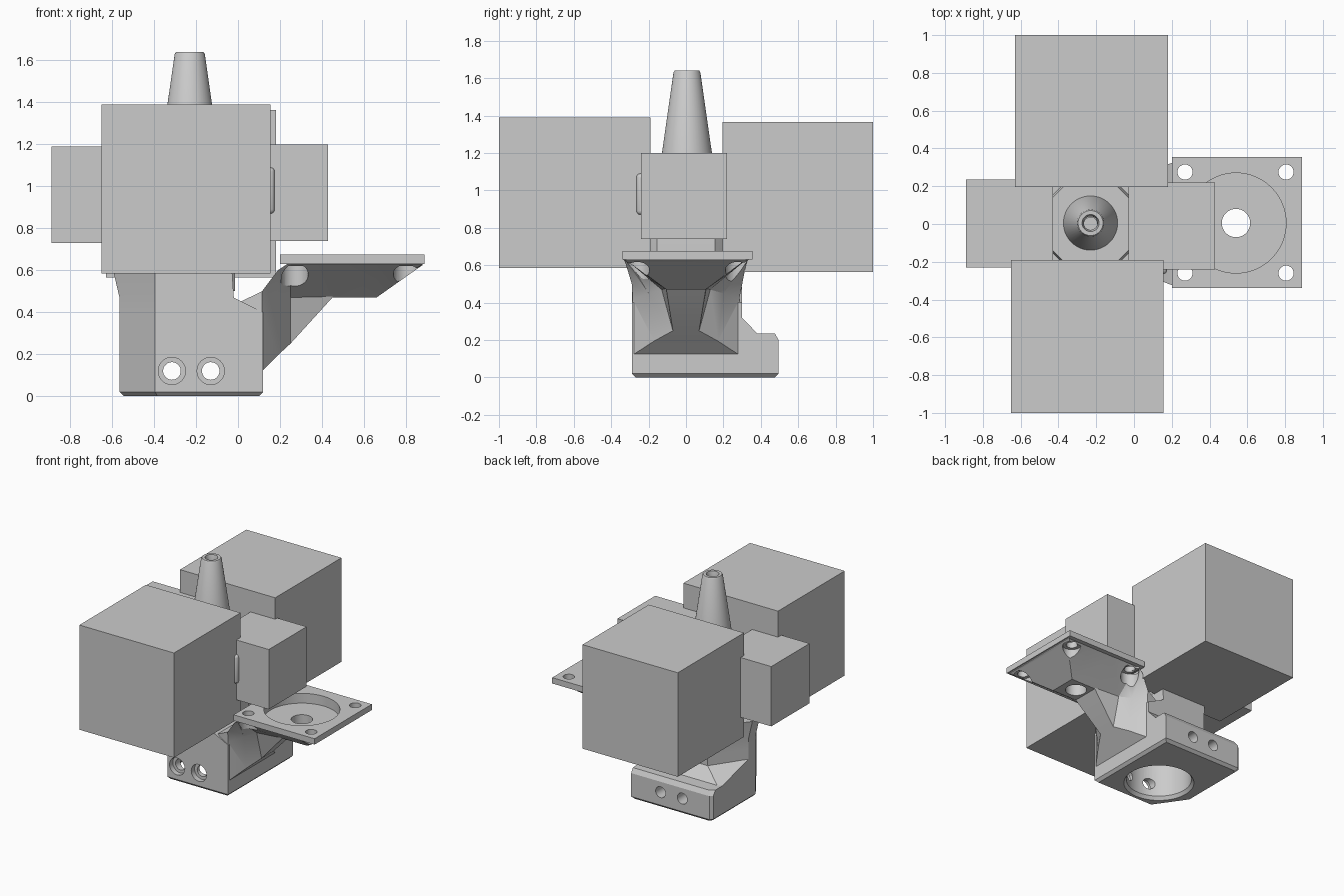
import bpy, bmesh, math

if "Cube" in bpy.data.objects:
    bpy.data.objects.remove(bpy.data.objects["Cube"])

grey = bpy.data.materials.new("plain_grey")
grey.diffuse_color = (0.6, 0.6, 0.6, 1)
grey.use_nodes = True
grey.node_tree.nodes["Principled BSDF"].inputs["Base Color"].default_value = grey.diffuse_color


def finish(name, bm):
    bmesh.ops.recalc_face_normals(bm, faces=bm.faces)
    me = bpy.data.meshes.new(name)
    bm.to_mesh(me)
    bm.free()
    ob = bpy.data.objects.new(name, me)
    bpy.context.collection.objects.link(ob)
    me.materials.append(grey)
    return ob


def loft(name, rings, closed=False):
    """Skin a list of equal-length point rings; cap the ends unless closed."""
    bm = bmesh.new()
    rows = [[bm.verts.new(p) for p in r] for r in rings]
    n = len(rows[0])
    pairs = list(zip(rows, rows[1:])) + ([(rows[-1], rows[0])] if closed else [])
    for a, b in pairs:
        for i in range(n):
            j = (i + 1) % n
            bm.faces.new((a[i], a[j], b[j], b[i]))
    if not closed:
        bm.faces.new(rows[0])
        bm.faces.new(rows[-1])
    return finish(name, bm)


def box(name, x0, x1, y0, y1, z0, z1):
    return loft(name, [[(x0, y0, z), (x1, y0, z), (x1, y1, z), (x0, y1, z)] for z in (z0, z1)])


def circle(x, y, z, r, n=48, axis="Z"):
    pts = [(r * math.cos(2 * math.pi * i / n), r * math.sin(2 * math.pi * i / n)) for i in range(n)]
    if axis == "Z":
        return [(x + a, y + b, z) for a, b in pts]
    return [(x + a, y, z + b) for a, b in pts]


def boolean(ob, other, op):
    m = ob.modifiers.new("bool", "BOOLEAN")
    m.operation, m.object, m.solver = op, other, "EXACT"
    bpy.context.view_layer.objects.active = ob
    bpy.ops.object.modifier_apply(modifier=m.name)
    bpy.data.objects.remove(other)


def smooth(ob, angle=30):
    bpy.ops.object.select_all(action="DESELECT")
    ob.select_set(True)
    bpy.context.view_layer.objects.active = ob
    bpy.ops.object.shade_smooth_by_angle(angle=math.radians(angle))


# Four blocks around the core
box("front_block", -0.65, 0.155, -1.0, -0.19, 0.585, 1.39)
box("back_block", -0.63, 0.18, 0.195, 1.0, 0.565, 1.365)
box("left_block", -0.89, -0.43, -0.23, 0.235, 0.73, 1.19)
box("right_block", -0.03, 0.43, -0.24, 0.22, 0.74, 1.20)

# Rounded collar that peeks out between the blocks
collar = box("corner_collar", -0.635, 0.175, -0.265, 0.24, 0.87, 1.09)
bev = collar.modifiers.new("bevel", "BEVEL")
bev.width, bev.segments = 0.02, 3
smooth(collar)


# Base body: faceted footprint with a rear foot that slopes back to the wall
def footprint(z, yb, cx, cy, i=0.0, xl=-0.565, xr=0.12):
    return [(xr - i, -0.29 + i, z), (xr - i, yb - i, z), (cx + i, yb - i, z),
            (xl + i, cy - i, z), (xl + i, -0.04, z), (-0.395 + i / 2, -0.29 + i, z)]


body = loft("base_body", [
    footprint(0, 0.495, -0.545, 0.475, 0.02), footprint(0.02, 0.495, -0.545, 0.475),
    footprint(0.20, 0.495, -0.545, 0.475), footprint(0.235, 0.475, -0.53, 0.45),
    footprint(0.236, 0.38, -0.53, 0.36), footprint(0.32, 0.30, -0.395, 0.05),
    footprint(0.40, 0.30, -0.395, 0.05), footprint(0.47, 0.30, -0.395, 0.05, xr=-0.02),
    footprint(0.62, 0.28, -0.42, 0.05, xl=-0.60, xr=-0.03)])


# Octagonal core
def octagon(z, h=0.215, c=0.06):
    k = h - c
    return [(-0.23 + a, b, z) for a, b in ((h, -k), (h, k), (k, h), (-k, h),
                                           (-h, k), (-h, -k), (-k, -h), (k, -h))]


boolean(body, loft("core", [octagon(0.5), octagon(1.05), octagon(1.13, 0.2, 0.06)]), "UNION")


# Pinched arm flaring out to the mounting plate
def arm(x, bottom, mid, top):
    (bz, bw), (mz, mw), (tz, tw) = bottom, mid, top
    return [(x, -bw, bz), (x, bw, bz), (x, mw, mz), (x, tw, tz), (x, -tw, tz), (x, -mw, mz)]


boolean(body, loft("arm", [
    arm(-0.05, (0.13, 0.27), (0.30, 0.28), (0.42, 0.26)),
    arm(0.115, (0.12, 0.285), (0.42, 0.285), (0.50, 0.29)),
    arm(0.19, (0.195, 0.17), (0.45, 0.20), (0.60, 0.32)),
    arm(0.25, (0.25, 0.07), (0.47, 0.13), (0.64, 0.335)),
    arm(0.45, (0.47, 0.105), (0.475, 0.11), (0.64, 0.335)),
    arm(0.66, (0.47, 0.105), (0.475, 0.11), (0.64, 0.335)),
    arm(0.88, (0.625, 0.31), (0.63, 0.335), (0.64, 0.335))]), "UNION")
boolean(body, box("plate", 0.20, 0.89, -0.34, 0.355, 0.63, 0.675), "UNION")


# Holes: stepped cylinders given as (height, radius) pairs
def drill(x, y, steps, n=48):
    boolean(body, loft("drill", [circle(x, y, z, r, n) for z, r in steps]), "DIFFERENCE")


drill(0.54, 0.005, [(0.4, 0.075), (0.60, 0.075), (0.60001, 0.265), (0.7, 0.265)], 64)
for px in (0.27, 0.805):
    for py in (-0.26, 0.275):
        drill(px, py, [(0.40, 0.065), (0.62, 0.065), (0.6201, 0.04), (0.7, 0.04)], 32)
drill(-0.23, 0.0, [(-0.01, 0.255), (0.025, 0.23), (0.36, 0.23), (0.55, 0.10), (0.56, 0.035), (1.2, 0.035)], 64)
for px in (-0.315, -0.13):
    boolean(body, loft("cross_drill", [circle(px, y, 0.12, r, 32, "Y") for y, r in
            ((-0.4, 0.065), (-0.25, 0.065), (-0.2499, 0.042), (0.6, 0.042))]), "DIFFERENCE")
smooth(body, 25)

# Hollow tapered nozzle
nozzle = loft("nozzle", [circle(-0.23, 0.005, z, r) for z, r in
                         ((1.10, 0.148), (1.63, 0.072), (1.64, 0.066), (1.64, 0.045),
                          (1.60, 0.036), (1.10, 0.036))], closed=True)
smooth(nozzle)
